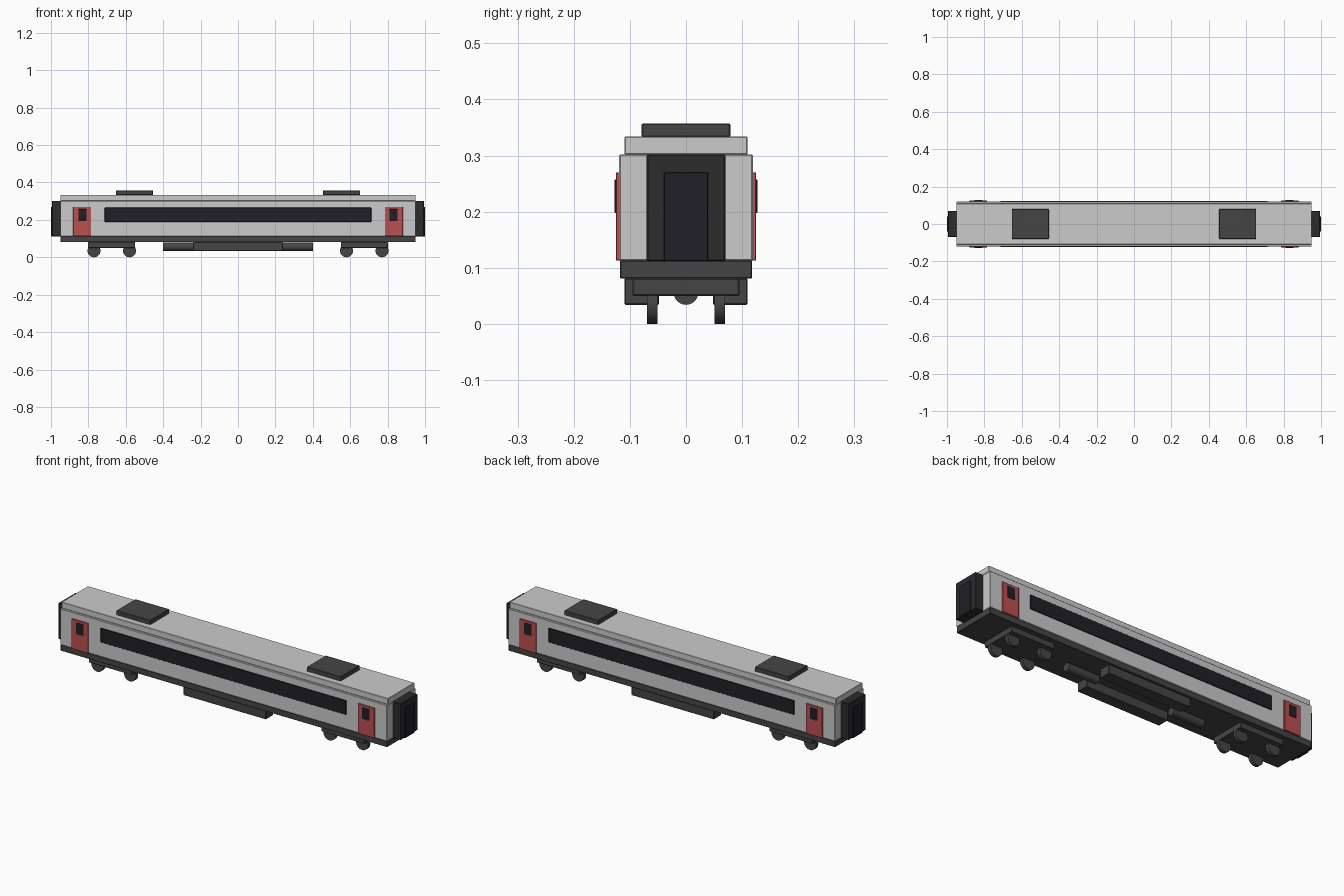
import bpy, bmesh
from math import pi

if "Cube" in bpy.data.objects:
    bpy.data.objects.remove(bpy.data.objects["Cube"])


def material(name, rgb):
    m = bpy.data.materials.new(name)
    m.diffuse_color = (*rgb, 1)
    m.use_nodes = True
    m.node_tree.nodes["Principled BSDF"].inputs["Base Color"].default_value = m.diffuse_color
    return m


LIGHT = material("light_grey", (0.62, 0.62, 0.62))
DARK = material("dark_grey", (0.06, 0.06, 0.06))
BLACK = material("rubber", (0.025, 0.025, 0.025))
GLASS = material("glass", (0.014, 0.014, 0.02))
RED = material("door_red", (0.5, 0.08, 0.08))


def box(name, x, y, z, mat, bevel=0.002):
    """Box from (min, max) ranges, with a small edge bevel."""
    bm = bmesh.new()
    bmesh.ops.create_cube(bm, size=1)
    for v in bm.verts:
        v.co = [sum(r) / 2 + c * (max(r) - min(r)) for r, c in zip((x, y, z), v.co)]
    me = bpy.data.meshes.new(name)
    bm.to_mesh(me)
    bm.free()
    ob = bpy.data.objects.new(name, me)
    bpy.context.collection.objects.link(ob)
    me.materials.append(mat)
    if bevel:
        mod = ob.modifiers.new("bevel", 'BEVEL')
        mod.width = bevel
        mod.segments = 1
    return ob


def cylinder(name, loc, radius, depth, rot, mat):
    bpy.ops.mesh.primitive_cylinder_add(vertices=24, radius=radius, depth=depth,
                                        location=loc, rotation=rot)
    ob = bpy.context.object
    ob.name = name
    ob.data.materials.append(mat)
    bpy.ops.object.shade_smooth_by_angle()
    return ob


# Main shell: sill, body and roof
box("sill", (-0.95, 0.95), (-0.118, 0.118), (0.081, 0.113), DARK)
box("body", (-0.95, 0.95), (-0.119, 0.119), (0.113, 0.302), LIGHT)
box("roof", (-0.95, 0.95), (-0.11, 0.11), (0.302, 0.334), LIGHT)

for s in (-1, 1):
    # Long window band on each side
    box("window_band", (-0.713, 0.713), (s * 0.115, s * 0.123), (0.19, 0.265), GLASS, 0.001)
    # Equipment boxes under the floor
    box("underfloor_box", (-0.24, 0.24), (s * 0.048, s * 0.11), (0.034, 0.081), DARK)
    # Air tank on the centre line
    cylinder("air_tank", (s * 0.31, 0, 0.056), 0.022, 0.18, (0, pi / 2, 0), DARK)
    # Roof air conditioning unit
    box("roof_unit", (s * 0.455, s * 0.653), (-0.079, 0.079), (0.333, 0.357), DARK)
    # End gangway with its door
    box("gangway", (s * 0.945, s * 0.995), (-0.07, 0.07), (0.112, 0.302), BLACK)
    box("gangway_door", (s * 0.985, s * 1.0), (-0.039, 0.039), (0.112, 0.27), GLASS, 0.001)
    # Side doors with windows
    for t in (-1, 1):
        box("side_door", (s * 0.785, s * 0.881), (t * 0.115, t * 0.125), (0.113, 0.27), RED, 0.001)
        box("door_window", (s * 0.81, s * 0.853), (t * 0.12, t * 0.127), (0.198, 0.257), GLASS, 0.0005)
    # Bogie frame and four wheels
    box("bogie_frame", (s * 0.55, s * 0.802), (-0.095, 0.095), (0.05, 0.081), DARK)
    for wx in (0.58, 0.77):
        for t in (-1, 1):
            cylinder("wheel", (s * wx, t * 0.06, 0.035), 0.035, 0.019, (pi / 2, 0, 0), DARK)
